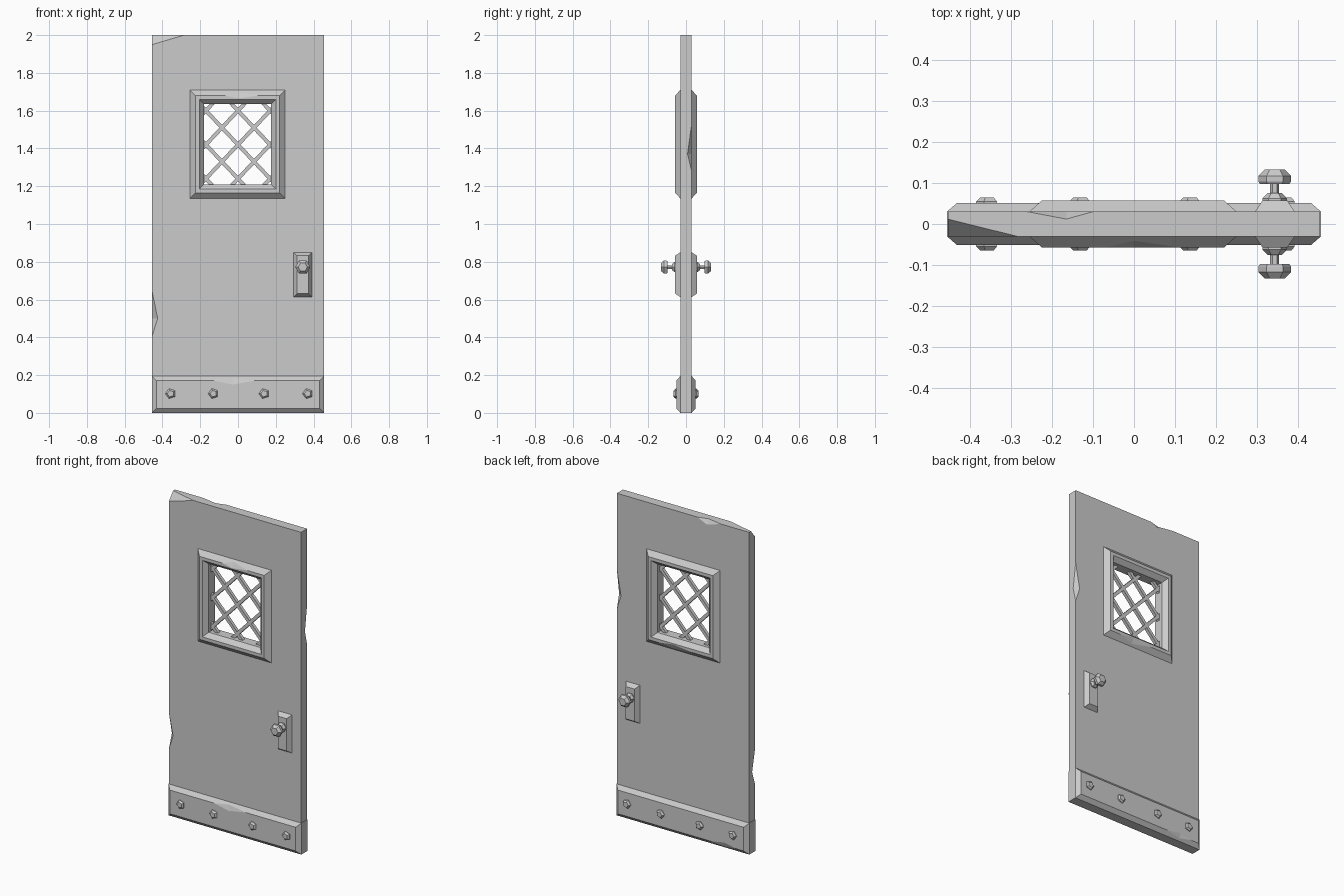
import bpy, bmesh, math
from mathutils import Vector

cube = bpy.data.objects.get("Cube")
if cube:
    bpy.data.objects.remove(cube, do_unlink=True)

GREY = (0.6, 0.6, 0.6, 1.0)
mat = bpy.data.materials.new("plain_grey")
mat.use_nodes = True
mat.diffuse_color = GREY
for node in mat.node_tree.nodes:
    if node.type == 'BSDF_PRINCIPLED':
        node.inputs["Base Color"].default_value = GREY


def finish(name, bm):
    bmesh.ops.recalc_face_normals(bm, faces=bm.faces)
    mesh = bpy.data.meshes.new(name)
    bm.to_mesh(mesh)
    bm.free()
    mesh.materials.append(mat)
    obj = bpy.data.objects.new(name, mesh)
    bpy.context.scene.collection.objects.link(obj)
    return obj


def loft(name, rings, closed=False):
    """Skin a stack of point rings; capped unless the stack closes on itself."""
    bm = bmesh.new()
    loops = [[bm.verts.new(p) for p in ring] for ring in rings]
    n = len(loops[0])
    pairs = list(zip(loops, loops[1:]))
    if closed:
        pairs.append((loops[-1], loops[0]))
    else:
        bm.faces.new(loops[0])
        bm.faces.new(loops[-1])
    for a, b in pairs:
        for i in range(n):
            j = (i + 1) % n
            bm.faces.new((a[i], a[j], b[j], b[i]))
    return finish(name, bm)


def rect(x0, x1, z0, z1, y, inset=0):
    x0, x1, z0, z1 = x0 + inset, x1 - inset, z0 + inset, z1 - inset
    return [(x0, y, z0), (x1, y, z0), (x1, y, z1), (x0, y, z1)]


def plate(name, x0, x1, z0, z1, depth, chamfer):
    """Chamfered plate showing on both sides of the slab."""
    steps = [(-depth, chamfer), (-0.03, 0), (0.03, 0), (depth, chamfer)]
    return loft(name, [rect(x0, x1, z0, z1, y, c) for y, c in steps])


def turned(name, x, z, sides, profile, side, phase=0):
    """Faceted round part; profile holds (radius, distance from door centre)."""
    rings = []
    for r, y in profile:
        angles = [phase + math.tau * i / sides for i in range(sides)]
        rings.append([(x + r * math.cos(a), side * y, z + r * math.sin(a)) for a in angles])
    return loft(name, rings)


def cut(obj, cutter):
    mod = obj.modifiers.new("cut", 'BOOLEAN')
    mod.operation = 'DIFFERENCE'
    mod.solver = 'EXACT'
    mod.object = cutter
    bpy.context.view_layer.objects.active = obj
    bpy.ops.object.modifier_apply(modifier=mod.name)
    bpy.data.objects.remove(cutter, do_unlink=True)


def chip(obj, *points):
    """Break a wedge off an edge; the last point lies outside the part."""
    bm = bmesh.new()
    for p in points:
        bm.verts.new(p)
    bmesh.ops.convex_hull(bm, input=bm.verts)
    cutter = finish("chip_cutter", bm)
    cutter.hide_render = True
    cut(obj, cutter)


# Door slab with window opening and broken edges
W, T, H = 0.454, 0.03, 2.0
slab = loft("door_slab", [rect(-W, W, 0, H, y) for y in (-T, T)])
hole = loft("window_cutter", [rect(-0.2, 0.2, 1.19, 1.655, y) for y in (-0.1, 0.1)])
cut(slab, hole)
chip(slab, (-W, -T, 1.95), (-0.285, -T, H), (-W, 0.012, H), (-0.5, -0.07, 2.05))
chip(slab, (-0.26, T, H), (-0.1, T, H), (-0.165, T, 1.97), (-0.165, 0.012, H),
     (-0.165, 0.06, 2.03))
chip(slab, (-W, -T, 0.41), (-W, -T, 0.64), (-0.425, -T, 0.5), (-W, 0, 0.5),
     (-0.49, -0.07, 0.5))
chip(slab, (W, T, 1.28), (W, T, 1.53), (0.425, T, 1.37), (W, 0.008, 1.37),
     (0.49, 0.07, 1.37))

# Window frame
half_profile = [(0, 0.03), (0.03, 0.057), (0.05, 0.057), (0.075, 0.03)]
profile = [(c, -y) for c, y in half_profile] + [(c, y) for c, y in reversed(half_profile)]
frame = loft("window_frame", [rect(-0.255, 0.25, 1.135, 1.71, y, c) for c, y in profile], True)
chip(frame, (-0.07, -0.057, 1.68), (0.11, -0.057, 1.68), (0, -0.057, 1.666),
     (0, -0.0408, 1.698), (0, -0.08, 1.71))
chip(frame, (-0.08, 0.057, 1.165), (0.15, 0.057, 1.165), (0.05, 0.057, 1.179),
     (0.05, 0.0408, 1.147), (0.05, 0.08, 1.135))

# Diagonal window lattice, each bar clipped to the opening
X0, X1, Z0, Z1 = -0.185, 0.18, 1.205, 1.64
CZ, PITCH, SLOPE, BAR = 1.42, 0.18, 1.06, 0.01
for slope in (-SLOPE, SLOPE):
    for k in range(-2, 3):
        mid = CZ + k * PITCH
        ends = sorted(((Z0 - mid) / slope, (Z1 - mid) / slope))
        xa, xb = max(X0, ends[0]), min(X1, ends[1])
        if xb - xa < 0.03:
            continue
        a = Vector((xa, 0, mid + slope * xa))
        b = Vector((xb, 0, mid + slope * xb))
        along = (b - a).normalized()
        side = Vector((-along.z, 0, along.x)) * BAR
        deep = Vector((0, 0.01, 0))
        loft("lattice_bar", [[p + side + deep, p - side + deep, p - side - deep, p + side - deep]
                             for p in (a, b)])

# Kick plate
kick = plate("kick_plate", -0.456, 0.456, 0, 0.195, 0.051, 0.024)
chip(kick, (-0.13, -0.051, 0.171), (0.09, -0.051, 0.171), (-0.03, -0.051, 0.15),
     (-0.03, -0.0405, 0.183), (-0.03, -0.08, 0.2))
chip(kick, (-0.38, 0.051, 0.024), (-0.2, 0.051, 0.024), (-0.3, 0.051, 0.04),
     (-0.3, 0.0405, 0.012), (-0.3, 0.08, 0))

# Handle plate
plate("handle_plate", 0.295, 0.392, 0.613, 0.85, 0.057, 0.018)

# Rivets and knobs on both faces
for side, label in ((-1, "front"), (1, "back")):
    for x in (-0.357, -0.13, 0.138, 0.369):
        turned(label + "_rivet", x, 0.102, 5,
               [(0.028, 0.045), (0.028, 0.055), (0.018, 0.065)], side, math.pi)
    turned(label + "_knob", 0.343, 0.772, 6,
           [(0.03, 0.05), (0.03, 0.062), (0.018, 0.075), (0.011, 0.075), (0.011, 0.098),
            (0.036, 0.098), (0.04, 0.104), (0.04, 0.117), (0.024, 0.133)], side)
